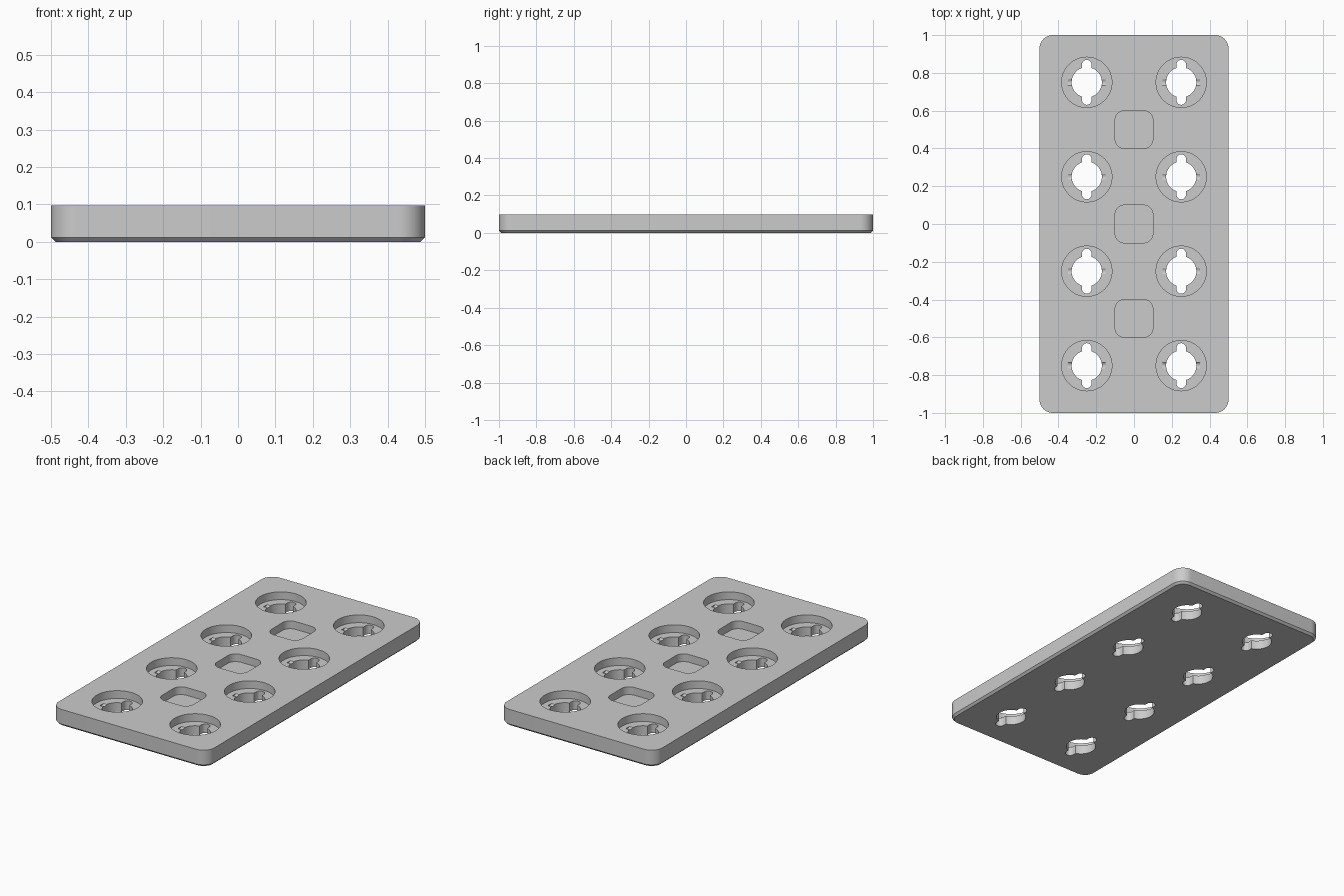
import bpy
import bmesh
from math import cos, sin, pi, radians
from mathutils import Matrix

if "Cube" in bpy.data.objects:
    bpy.data.objects.remove(bpy.data.objects["Cube"], do_unlink=True)

HEIGHT = 0.097
FLOOR = 0.052
CHAMFER = 0.012
HOLES = [(x, y) for x in (-0.25, 0.25) for y in (-0.75, -0.25, 0.25, 0.75)]
POCKETS = [(0, -0.5), (0, 0), (0, 0.5)]

grey = bpy.data.materials.new("plain grey")
grey.use_nodes = True
grey.diffuse_color = (0.6, 0.6, 0.6, 1)
grey.node_tree.nodes["Principled BSDF"].inputs["Base Color"].default_value = (0.6, 0.6, 0.6, 1)


def rounded_rect(w, d, r, steps=12):
    """Outline of a rounded rectangle, counter-clockwise."""
    pts = []
    for q, (sx, sy) in enumerate(((1, 1), (-1, 1), (-1, -1), (1, -1))):
        for i in range(steps + 1):
            a = (q + i / steps) * pi / 2
            pts.append((sx * (w / 2 - r) + r * cos(a), sy * (d / 2 - r) + r * sin(a)))
    return pts


def add_prism(bm, layers, cx=0, cy=0):
    """Closed solid through matching outlines given as (outline, z)."""
    rings = [[bm.verts.new((cx + x, cy + y, z)) for x, y in pts] for pts, z in layers]
    for low, high in zip(rings, rings[1:]):
        for i in range(len(low)):
            j = (i + 1) % len(low)
            bm.faces.new((low[i], low[j], high[j], high[i]))
    bm.faces.new(rings[0][::-1])
    bm.faces.new(rings[-1])


def add_cylinder(bm, r, depth, matrix, sides=64):
    bmesh.ops.create_cone(bm, cap_ends=True, segments=sides, radius1=r,
                          radius2=r, depth=depth, matrix=matrix)


def make_object(name, bm):
    bmesh.ops.remove_doubles(bm, verts=bm.verts, dist=1e-5)
    bmesh.ops.recalc_face_normals(bm, faces=bm.faces)
    mesh = bpy.data.meshes.new(name)
    bm.to_mesh(mesh)
    bm.free()
    mesh.materials.append(grey)
    obj = bpy.data.objects.new(name, mesh)
    bpy.context.collection.objects.link(obj)
    return obj


# Plate with rounded corners and a chamfered lower rim
bm = bmesh.new()
outer = rounded_rect(1, 2, 0.07)
inner = rounded_rect(1 - 2 * CHAMFER, 2 - 2 * CHAMFER, 0.07 - CHAMFER)
add_prism(bm, [(inner, 0), (outer, CHAMFER), (outer, HEIGHT)])
plate = make_object("plate", bm)

# Round recesses and square pockets open at the top
recess = bmesh.new()
for x, y in HOLES:
    add_cylinder(recess, 0.133, 0.2, Matrix.Translation((x, y, FLOOR + 0.1)))
pocket_outline = rounded_rect(0.2, 0.2, 0.05)
for x, y in POCKETS:
    add_prism(recess, [(pocket_outline, FLOOR), (pocket_outline, 0.2)], x, y)

# Through holes with rounded key slots, and shallow cross grooves
hole, slot, groove = bmesh.new(), bmesh.new(), bmesh.new()
slot_outline = rounded_rect(0.05, 0.238, 0.0249)
for x, y in HOLES:
    add_cylinder(hole, 0.08, 0.13, Matrix.Translation((x, y, 0.015)))
    add_prism(slot, [(slot_outline, -0.06), (slot_outline, 0.075)], x, y)
    lying = Matrix.Translation((x, y, FLOOR + 0.018)) @ Matrix.Rotation(pi / 2, 4, "Y")
    add_cylinder(groove, 0.024, 0.2, lying, 32)

# Cut the openings into the plate
cutters = [make_object(n, b) for n, b in (("recess_cutter", recess), ("hole_cutter", hole),
                                         ("slot_cutter", slot), ("groove_cutter", groove))]
bpy.ops.object.select_all(action="DESELECT")
plate.select_set(True)
bpy.context.view_layer.objects.active = plate
for cutter in cutters:
    cutter.hide_render = True
    mod = plate.modifiers.new("cut", "BOOLEAN")
    mod.operation = "DIFFERENCE"
    mod.solver = "EXACT"
    mod.object = cutter
    bpy.ops.object.modifier_apply(modifier=mod.name)
for cutter in cutters:
    bpy.data.objects.remove(cutter, do_unlink=True)

bpy.ops.object.shade_smooth_by_angle(angle=radians(30))
